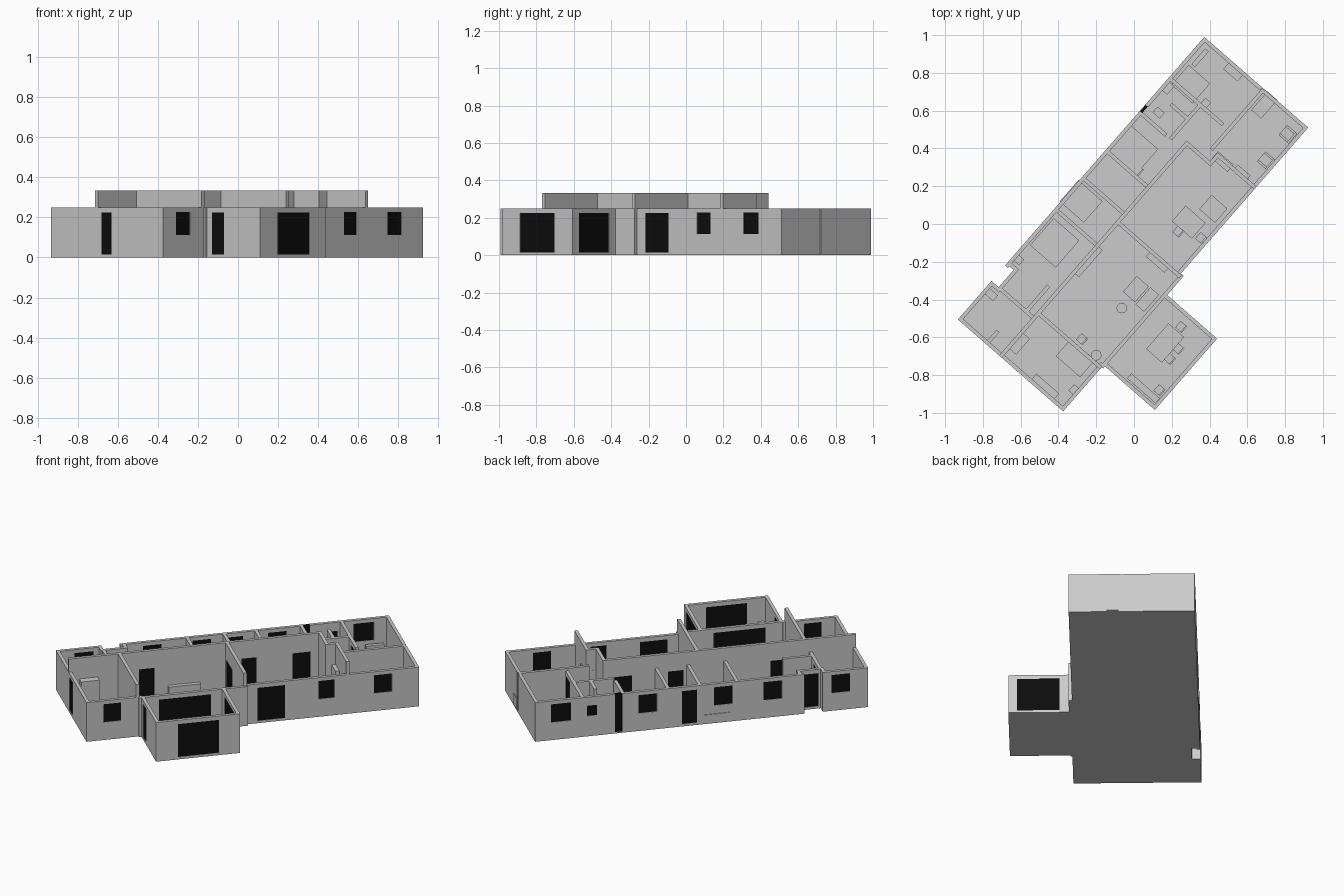
import bpy, bmesh, math
from mathutils import Matrix, Vector

if "Cube" in bpy.data.objects:
    bpy.data.objects.remove(bpy.data.objects["Cube"])

# House frame: u runs along the house, v across it, turned on the grid
ANG = math.radians(48.9)
FRAME = Matrix.Translation((-0.375, -0.992, 0)) @ Matrix.Rotation(ANG, 4, 'Z')
TO_LOCAL = FRAME.inverted()
T, LOW, TALL = 0.02, 0.25, 0.333

dark = bpy.data.materials.new("dark_glass")
dark.diffuse_color = (0.004, 0.004, 0.004, 1)
dark.use_nodes = True
dark.node_tree.nodes["Principled BSDF"].inputs["Base Color"].default_value = dark.diffuse_color


def make(name, boxes, mat=None):
    """One object from boxes (u0, u1, v0, v1, z0, z1) in the house frame."""
    bm = bmesh.new()
    for u0, u1, v0, v1, z0, z1 in boxes:
        m = Matrix.Translation(((u0 + u1) / 2, (v0 + v1) / 2, (z0 + z1) / 2))
        bmesh.ops.create_cube(bm, size=1, matrix=FRAME @ m @ Matrix.Diagonal((u1 - u0, v1 - v0, z1 - z0, 1)))
    me = bpy.data.meshes.new(name)
    bm.to_mesh(me)
    bm.free()
    ob = bpy.data.objects.new(name, me)
    bpy.context.collection.objects.link(ob)
    if mat:
        me.materials.append(mat)
    return ob


def wall(name, axis, pos, a, b, h=LOW, openings=()):
    """Wall along 'u' or 'v' centred on pos; openings are (start, end, sill, head)."""
    def box(s, e, z0, z1, t=T):
        lo, hi = pos - t / 2, pos + t / 2
        return (s, e, lo, hi, z0, z1) if axis == 'u' else (lo, hi, s, e, z0, z1)
    solid, panels, at = [], [], a
    for s, e, z0, z1 in sorted(openings):
        solid.append(box(at, s, 0, h))
        if z0 > 0:
            solid.append(box(s, e, 0, z0))
        if z1 < h:
            solid.append(box(s, e, z1, h))
        panels.append(box(s, e, z0, z1, T * 0.7))
        at = e
    solid.append(box(at, b, 0, h))
    make(name, solid)
    if panels:
        make(name + "_panes", panels, dark)


D = (0.015, 0.225)   # door heights
W = (0.113, 0.228)   # window heights

# Floor slabs, leaving the porch notch free
make("floor", [(0, 0.271, 0, 0.74, 0, 0.008), (0.271, 0.392, 0, 0.69, 0, 0.008),
               (0.392, 0.96, -0.01, 0.74, 0, 0.008), (0.96, 1.985, 0.01, 0.74, 0, 0.008),
               (0.325, 0.826, -0.361, 0, 0, 0.008)])

# Outer walls
wall("end_wall_near", 'v', 0.01, 0, 0.74, LOW, [(0.34, 0.407, *D)])
wall("end_wall_far_a", 'v', 1.975, 0.01, 0.31)
wall("end_wall_far_b", 'v', 1.975, 0.332, 0.74)
wall("front_wall_near", 'u', 0.01, 0, 0.33, LOW, [(0.10, 0.205, *W)])
wall("front_wall_living", 'u', 0.0, 0.31, 0.96, LOW, [(0.43, 0.74, *D)])
wall("front_wall_far", 'u', 0.02, 0.94, 1.985, LOW,
     [(1.02, 1.185, *D), (1.385, 1.48, *W), (1.715, 1.822, *W)])
wall("back_wall_near", 'u', 0.73, 0, 0.271, LOW, [(0.107, 0.22, *W)])
wall("back_wall", 'u', 0.73, 0.38, 1.985, LOW,
     [(0.515, 0.625, *W), (0.81, 0.92, *W), (1.02, 1.11, *D), (1.26, 1.37, *W),
      (1.465, 1.51, 0, LOW), (1.615, 1.675, 0.13, 0.195), (1.77, 1.89, *W)])
wall("porch_wall", 'u', 0.68, 0.26, 0.40, LOW, [(0.285, 0.38, *D)])
wall("porch_side_near", 'v', 0.261, 0.67, 0.74)
wall("porch_side_far", 'v', 0.402, 0.67, 0.74)

# Sun room wing
wall("wing_near_wall", 'v', 0.335, -0.361, 0, LOW, [(-0.12, -0.041, *D)])
wall("wing_front_wall", 'u', -0.351, 0.325, 0.826, LOW, [(0.455, 0.70, *D)])
wall("wing_far_wall", 'v', 0.816, -0.361, 0, LOW, [(-0.31, -0.065, *D)])

# Tall inner walls
wall("spine_wall", 'u', 0.44, 0, 1.51, TALL,
     [(0.42, 0.51, 0.008, 0.22), (1.03, 1.12, 0.008, 0.22), (1.335, 1.44, 0.008, 0.22)])
wall("living_near_wall", 'v', 0.305, 0, 0.44, TALL)
wall("living_far_wall", 'v', 0.945, 0, 0.44, TALL, [(0.28, 0.42, 0.008, 0.23)])
wall("kitchen_far_wall_a", 'v', 1.50, 0.27, 0.44, TALL)
wall("kitchen_jog", 'u', 0.275, 1.49, 1.57, TALL)
wall("kitchen_far_wall_b", 'v', 1.56, 0.01, 0.28, TALL)

# Low inner walls
wall("porch_room_wall", 'v', 0.27, 0.44, 0.69, LOW, [(0.55, 0.63, 0.008, 0.22)])
wall("closet_wall", 'u', 0.495, 0.28, 0.45)
for i, u in enumerate((0.78, 1.0, 1.19, 1.46)):
    wall(f"back_partition_{i}", 'v', u, 0.44 if u < 1.4 else 0.55, 0.735)
wall("end_partition", 'v', 1.70, 0.36, 0.735, LOW, [(0.365, 0.46, 0.008, 0.22)])
wall("end_spine", 'u', 0.32, 1.56, 1.98)
wall("bath_wall", 'u', 0.52, 1.46, 1.71)
wall("bath_divider", 'v', 1.60, 0.52, 0.64)


def local(x, y):
    p = TO_LOCAL @ Vector((x, y, 0))
    return p.x, p.y


def block(name, x, y, du, dv, h, z0=0.008):
    u, v = local(x, y)
    make(name, [(u - du / 2, u + du / 2, v - dv / 2, v + dv / 2, z0, h)])


def table(name, x, y, du, dv, h, back=0.0):
    """Top on four legs; with back > 0 it becomes a chair."""
    u, v = local(x, y)
    t = 0.008
    parts = [(u - du / 2, u + du / 2, v - dv / 2, v + dv / 2, h - t, h)]
    for su in (-1, 1):
        for sv in (-1, 1):
            cu, cv = u + su * (du - t) / 2, v + sv * (dv - t) / 2
            parts.append((cu - t / 2, cu + t / 2, cv - t / 2, cv + t / 2, 0.008, h - t))
    if back > 0:
        parts.append((u - du / 2, u + du / 2, v - dv / 2, v - dv / 2 + t, h, h + back))
    make(name, parts)


# Tables and chairs
table("dining_table", 0.165, -0.63, 0.18, 0.11, 0.075)
table("kitchen_table", 0.29, 0.01, 0.11, 0.14, 0.075)
table("coffee_table", 0.01, -0.345, 0.11, 0.085, 0.045)
for i, (x, y) in enumerate([(0.25, -0.545), (0.235, -0.66), (0.19, -0.715), (0.135, -0.88),
                            (0.235, -0.04), (0.355, -0.075), (0.02, 0.285), (-0.275, -0.61)]):
    table(f"chair_{i}", x, y, 0.045, 0.045, 0.045, 0.05)

# Round stools
for i, (x, y) in enumerate([(-0.065, -0.445), (-0.2, -0.695)]):
    bpy.ops.mesh.primitive_cylinder_add(vertices=12, radius=0.028, depth=0.045, location=(x, y, 0.03))
    bpy.context.object.name = f"stool_{i}"

# Armchairs: seat, back and two arms
for i, (x, y) in enumerate([(0.815, 0.475), (0.70, 0.335)]):
    u, v = local(x, y)
    s = 0.035
    make(f"armchair_{i}", [(u - s, u + s, v - s, v + s, 0.008, 0.04),
                           (u - s, u + s, v - s, v - s + 0.012, 0.04, 0.085),
                           (u - s, u - s + 0.012, v - s, v + s, 0.04, 0.058),
                           (u + s - 0.012, u + s, v - s, v + s, 0.04, 0.058)])

# Beds, sofas and cabinets: name, x, y, along u, along v, height
for i, (n, x, y, du, dv, h) in enumerate([
        ("sofa", 0.07, -0.40, 0.12, 0.06, 0.06), ("wing_counter", 0.05, -0.87, 0.035, 0.2, 0.1),
        ("living_cabinet", 0.125, -0.2, 0.04, 0.13, 0.1), ("console", -0.24, -0.2, 0.19, 0.03, 0.1),
        ("kitchen_island", 0.42, 0.08, 0.1, 0.11, 0.08), ("bed", -0.42, -0.1, 0.19, 0.18, 0.06),
        ("bath_unit", -0.28, 0.12, 0.15, 0.17, 0.06), ("bed", -0.01, 0.39, 0.19, 0.2, 0.05),
        ("bed", 0.30, 0.74, 0.14, 0.15, 0.06), ("dresser", 0.53, 0.81, 0.06, 0.1, 0.09),
        ("desk", 0.69, 0.63, 0.13, 0.07, 0.08), ("wardrobe", 0.47, 0.33, 0.05, 0.11, 0.2),
        ("shelf", 0.57, 0.27, 0.04, 0.09, 0.1), ("bed", -0.31, -0.71, 0.12, 0.17, 0.06),
        ("wardrobe", -0.47, -0.86, 0.04, 0.16, 0.12), ("cabinet", -0.61, -0.63, 0.11, 0.06, 0.2),
        ("nightstand", -0.315, -0.88, 0.045, 0.045, 0.06), ("basin", -0.76, -0.37, 0.04, 0.07, 0.09),
        ("washer", -0.75, -0.6, 0.09, 0.02, 0.15), ("nightstand", -0.61, -0.19, 0.04, 0.04, 0.06),
        ("toilet", 0.13, 0.59, 0.04, 0.05, 0.07), ("basin", 0.18, 0.72, 0.06, 0.04, 0.09),
        ("nightstand", 0.38, 0.64, 0.04, 0.04, 0.06), ("shelf", 0.35, 0.88, 0.11, 0.025, 0.1)]):
    block(f"{n}_{i}", x, y, du, dv, h)
